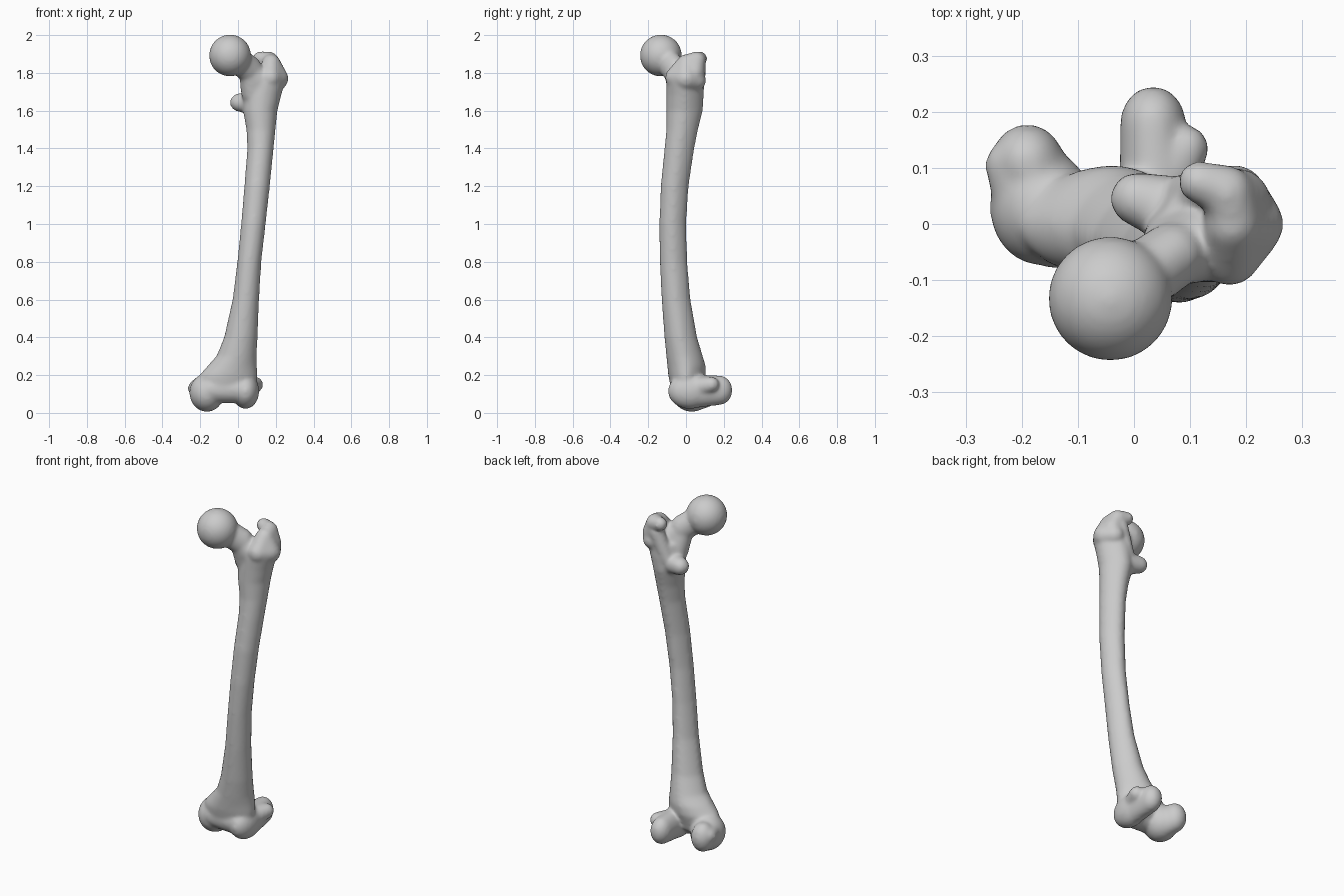
import bpy, bmesh, math
from mathutils import Vector

cube = bpy.data.objects.get("Cube")
if cube:
    bpy.data.objects.remove(cube, do_unlink=True)

bone_grey = bpy.data.materials.new("bone_grey")
bone_grey.use_nodes = True
bone_grey.diffuse_color = (0.6, 0.6, 0.6, 1)
bone_grey.node_tree.nodes["Principled BSDF"].inputs["Base Color"].default_value = (0.6, 0.6, 0.6, 1)

bm = bmesh.new()


def blob(*balls):
    """Add the convex hull of some ellipsoids, each given as (centre, radius or radii)."""
    part = bmesh.new()
    for centre, r in balls:
        radii = Vector(r) if isinstance(r, tuple) else Vector((r, r, r))
        made = bmesh.ops.create_icosphere(part, subdivisions=4, radius=1)["verts"]
        for v in made:
            v.co = Vector(centre) + v.co * radii
    if len(balls) > 1:
        hull = bmesh.new()
        for v in part.verts:
            hull.verts.new(v.co)
        bmesh.ops.convex_hull(hull, input=hull.verts[:])
        bmesh.ops.delete(hull, geom=[v for v in hull.verts if not v.link_faces], context="VERTS")
        part.free()
        part = hull
    mesh = bpy.data.meshes.new("part")
    part.to_mesh(mesh)
    part.free()
    bm.from_mesh(mesh)
    bpy.data.meshes.remove(mesh)


def loft(sections, sides=32):
    """Add a solid through sections (z, x_min, x_max, y_min, y_max), narrower at the back."""
    rings = []
    for z, x0, x1, y0, y1 in sections:
        ring = []
        for i in range(sides):
            a = 2 * math.pi * i / sides
            c, s = math.cos(a), math.sin(a)
            c *= 1 - 0.2 * max(s, 0)
            ring.append(bm.verts.new(((x0 + x1) / 2 + c * (x1 - x0) / 2,
                                      (y0 + y1) / 2 + s * (y1 - y0) / 2, z)))
        rings.append(ring)
    for low, high in zip(rings, rings[1:]):
        for i in range(sides):
            j = (i + 1) % sides
            bm.faces.new((low[i], low[j], high[j], high[i]))
    bm.faces.new(rings[0][::-1])
    bm.faces.new(rings[-1])


# Bowed shaft, flaring towards the knee
loft([
    (0.10, -0.22, 0.09, -0.07, 0.07),
    (0.20, -0.20, 0.10, -0.09, 0.10),
    (0.25, -0.155, 0.097, -0.095, 0.10),
    (0.30, -0.11, 0.095, -0.10, 0.085),
    (0.40, -0.07, 0.10, -0.11, 0.055),
    (0.60, -0.025, 0.108, -0.125, 0.02),
    (0.80, 0.0, 0.12, -0.135, 0.003),
    (1.00, 0.02, 0.143, -0.137, -0.003),
    (1.20, 0.037, 0.165, -0.13, 0.01),
    (1.40, 0.053, 0.185, -0.11, 0.04),
    (1.50, 0.048, 0.195, -0.10, 0.06),
    (1.60, 0.03, 0.205, -0.10, 0.085),
    (1.68, 0.03, 0.225, -0.10, 0.09),
    (1.75, 0.05, 0.245, -0.10, 0.085),
])

# Round head and the tall, oblique neck
blob(((-0.042, -0.133, 1.892), 0.107))
blob(((-0.01, -0.11, 1.875), (0.06, 0.06, 0.07)),
     ((0.07, -0.055, 1.81), (0.055, 0.055, 0.075)))
blob(((0.06, -0.06, 1.80), (0.05, 0.05, 0.075)),
     ((0.14, -0.025, 1.74), (0.06, 0.07, 0.08)),
     ((0.08, -0.03, 1.70), (0.06, 0.06, 0.07)))

# Greater trochanter: outer swelling, front shoulder and hooked crest
blob(((0.205, 0.0, 1.77), 0.058), ((0.17, -0.055, 1.775), 0.052),
     ((0.18, 0.05, 1.76), 0.052), ((0.175, 0.0, 1.85), 0.045))
blob(((0.185, 0.04, 1.80), 0.055), ((0.165, 0.055, 1.868), 0.042),
     ((0.18, 0.0, 1.85), 0.042))
blob(((0.165, 0.058, 1.865), 0.043), ((0.115, 0.075, 1.876), 0.034))

# Ridge down the back and lesser trochanter
blob(((0.15, 0.065, 1.82), 0.038), ((0.09, 0.05, 1.67), 0.036))
blob(((0.085, 0.02, 1.64), 0.06), ((0.005, 0.045, 1.643), 0.044))

# Inner condyle with rear lobe and side bump
blob(((-0.165, 0.03, 0.107), (0.088, 0.10, 0.098)))
blob(((-0.165, 0.05, 0.10), (0.065, 0.08, 0.085)),
     ((-0.19, 0.112, 0.115), (0.06, 0.062, 0.08)))
blob(((-0.2, 0.06, 0.13), 0.05), ((-0.222, 0.105, 0.13), 0.04))

# Outer condyle with long rear lobe and side bump
blob(((0.04, 0.02, 0.115), (0.068, 0.112, 0.09)))
blob(((0.04, 0.05, 0.115), (0.062, 0.07, 0.085)),
     ((0.034, 0.178, 0.12), (0.055, 0.064, 0.074)))
blob(((0.06, 0.08, 0.14), 0.05), ((0.092, 0.135, 0.15), 0.038))

# Groove bridge between the condyles
blob(((-0.14, -0.005, 0.125), 0.07), ((0.03, -0.015, 0.125), 0.07))

bmesh.ops.recalc_face_normals(bm, faces=bm.faces[:])
mesh = bpy.data.meshes.new("thigh_bone")
bm.to_mesh(mesh)
bm.free()
mesh.materials.append(bone_grey)
bone = bpy.data.objects.new("thigh_bone", mesh)
bpy.context.collection.objects.link(bone)

# Fuse the parts into one soft skin
remesh = bone.modifiers.new("fuse", "REMESH")
remesh.mode = "VOXEL"
remesh.voxel_size = 0.009
remesh.use_smooth_shade = True
smooth = bone.modifiers.new("soften", "SMOOTH")
smooth.factor = 0.5
smooth.iterations = 14
swell = bone.modifiers.new("swell", "DISPLACE")
swell.mid_level = 0
swell.strength = 0.004
